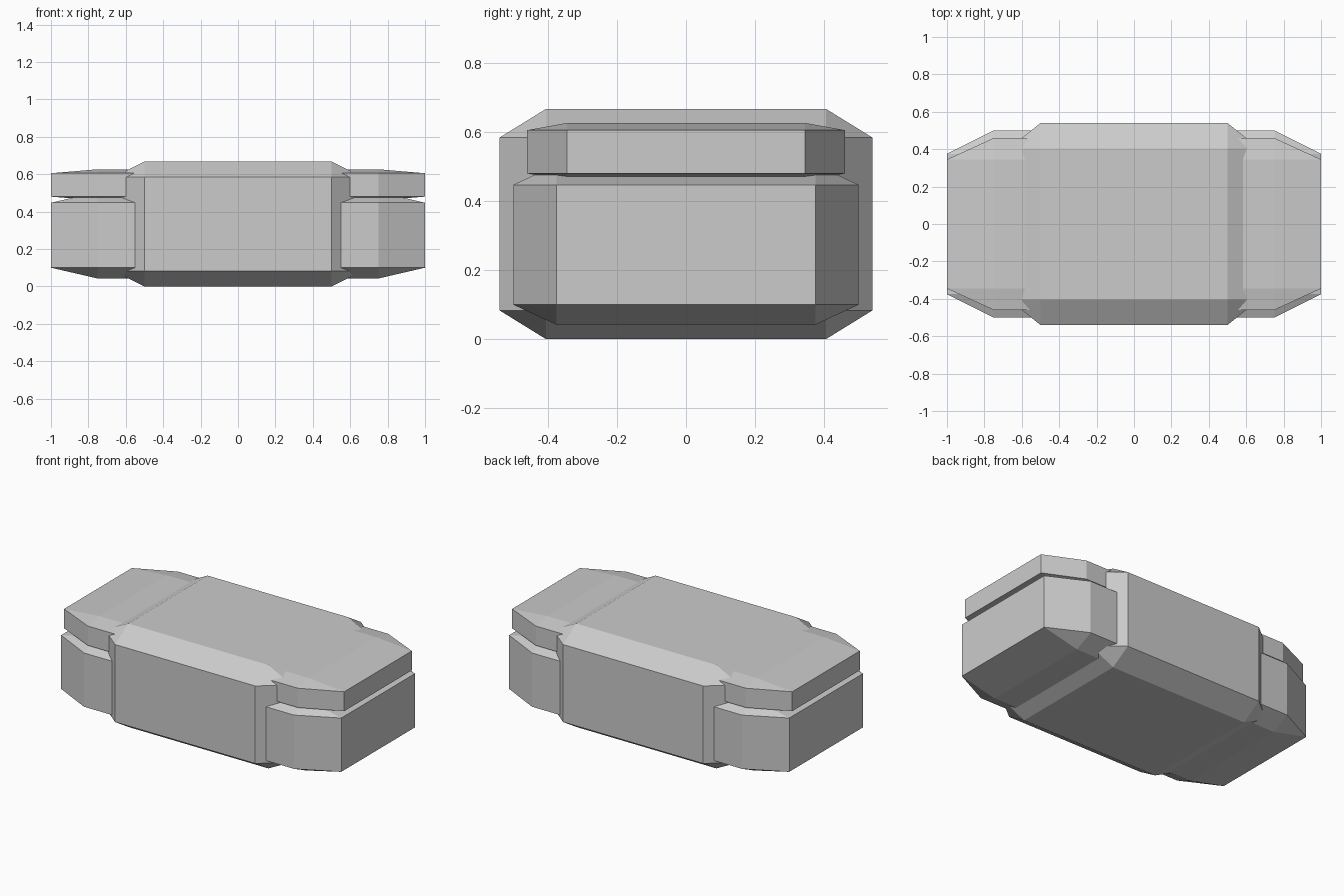
import bpy
import bmesh
from mathutils import Matrix, Vector

cube = bpy.data.objects.get("Cube")
if cube:
    bpy.data.objects.remove(cube, do_unlink=True)

# Single grey finish
GREY = (0.6, 0.6, 0.6, 1.0)
grey = bpy.data.materials.new("plain_grey")
grey.use_nodes = True
grey.diffuse_color = GREY
grey.node_tree.nodes["Principled BSDF"].inputs["Base Color"].default_value = GREY


def chamfered_block(name, half_x, half_y, bottom, top):
    """Cube with its edges cut back by a quarter of each half size, then stretched."""
    half_z = (top - bottom) / 2
    bm = bmesh.new()
    bmesh.ops.create_cube(bm, size=2)
    bmesh.ops.bevel(bm, geom=bm.edges[:], offset=0.25, offset_type='OFFSET',
                    segments=1, affect='EDGES')
    bmesh.ops.transform(bm, verts=bm.verts[:],
                        matrix=Matrix.Diagonal((half_x, half_y, half_z, 1)))
    bmesh.ops.translate(bm, verts=bm.verts[:], vec=Vector((0, 0, bottom + half_z)))
    bmesh.ops.recalc_face_normals(bm, faces=bm.faces[:])
    mesh = bpy.data.meshes.new(name)
    bm.to_mesh(mesh)
    bm.free()
    mesh.materials.append(grey)
    obj = bpy.data.objects.new(name, mesh)
    bpy.context.collection.objects.link(obj)
    return obj


# Wide middle casing, with two long blocks stacked through it
chamfered_block("middle_casing", 0.667, 0.54, 0.0, 0.667)
chamfered_block("lower_long_block", 1.0, 0.5, 0.042, 0.505)
chamfered_block("upper_long_block", 1.0, 0.46, 0.459, 0.626)
